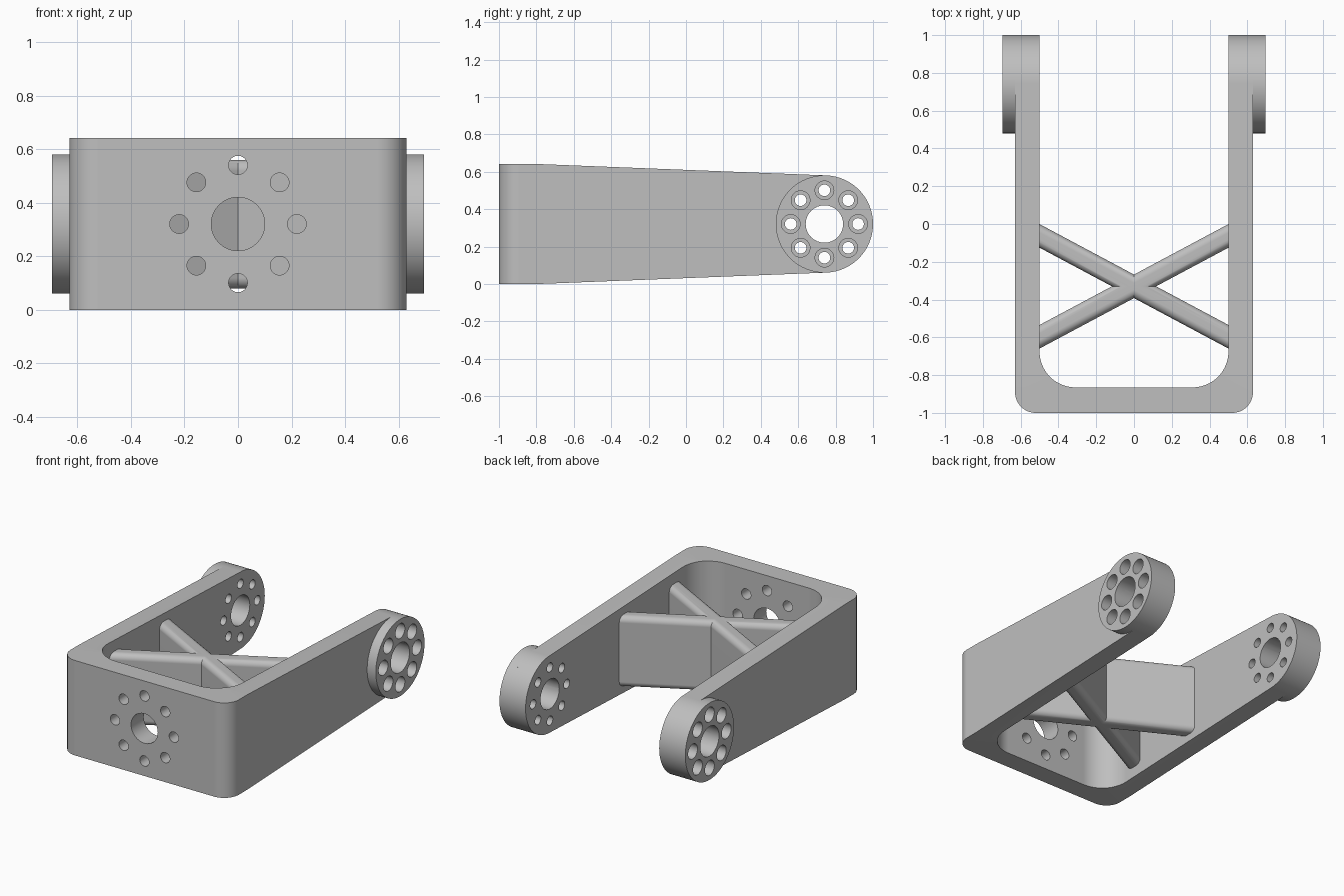
import bpy, bmesh, math
from mathutils import Matrix, Vector

if "Cube" in bpy.data.objects:
    bpy.data.objects.remove(bpy.data.objects["Cube"], do_unlink=True)

GREY = (0.52, 0.52, 0.52, 1)
metal = bpy.data.materials.new("plain grey")
metal.use_nodes = True
metal.diffuse_color = GREY
metal.node_tree.nodes["Principled BSDF"].inputs["Base Color"].default_value = GREY

HALF, INNER, OUTER = 0.63, 0.5, 0.695   # arm outside, arm inside, boss face
MID, HEIGHT = 0.321, 0.642              # mid height, full height
PIVOT_Y, PIVOT_R = 0.74, 0.26


def arc(cx, cy, r, start, end, n=16):
    angles = [math.radians(start + (end - start) * i / n) for i in range(n + 1)]
    return [(cx + r * math.cos(a), cy + r * math.sin(a)) for a in angles]


def make_object(name, bm):
    bmesh.ops.recalc_face_normals(bm, faces=bm.faces)
    mesh = bpy.data.meshes.new(name)
    bm.to_mesh(mesh)
    bm.free()
    mesh.materials.append(metal)
    obj = bpy.data.objects.new(name, mesh)
    bpy.context.collection.objects.link(obj)
    return obj


def prism(name, points, axis, low, high):
    """Extrude a 2D outline along x or z."""
    place = {"x": lambda p, t: (t, p[0], p[1]), "z": lambda p, t: (p[0], p[1], t)}[axis]
    bm = bmesh.new()
    face = bm.faces.new([bm.verts.new(place(p, low)) for p in points])
    new = bmesh.ops.extrude_face_region(bm, geom=[face])["geom"]
    shift = Vector(place((0, 0), high - low))
    bmesh.ops.translate(bm, vec=shift, verts=[v for v in new if isinstance(v, bmesh.types.BMVert)])
    return make_object(name, bm)


def rods(name, rod_list, segments=32):
    """Several cylinders in one object: (start, end, radius)."""
    bm = bmesh.new()
    for start, end, radius in rod_list:
        a, b = Vector(start), Vector(end)
        turn = (b - a).to_track_quat("Z", "Y").to_matrix().to_4x4()
        bmesh.ops.create_cone(bm, cap_ends=True, segments=segments, radius1=radius, radius2=radius,
                              depth=(b - a).length, matrix=Matrix.Translation((a + b) / 2) @ turn)
    return make_object(name, bm)


def combine(obj, tool, operation):
    mod = obj.modifiers.new("cut", "BOOLEAN")
    mod.operation, mod.solver, mod.object = operation, "EXACT", tool
    bpy.context.view_layer.update()
    result = bpy.data.meshes.new_from_object(obj.evaluated_get(bpy.context.evaluated_depsgraph_get()))
    obj.modifiers.clear()
    obj.data = result


def ring(radius):
    return [(radius * math.cos(i * math.pi / 4), radius * math.sin(i * math.pi / 4)) for i in range(8)]


# U-shaped frame: plan outline clipped by the tapered side outline
plan = [(-HALF, 1.2)] + arc(-HALF + 0.11, -0.89, 0.11, 180, 270) + arc(HALF - 0.11, -0.89, 0.11, 270, 360)
plan += [(HALF, 1.2), (INNER, 1.2)]
plan += arc(INNER - 0.19, -0.675, 0.19, 0, -90) + arc(-INNER + 0.19, -0.675, 0.19, 270, 180)
plan += [(-INNER, 1.2)]
frame = prism("u_frame", plan, "z", -0.2, 0.9)

side = [(-1.2, 0), (-0.8, 0)] + arc(PIVOT_Y, MID, PIVOT_R, -88, 88, 48)
side += [(-0.8, HEIGHT), (-1.2, HEIGHT)]
side_block = prism("side_block", side, "x", -1, 1)
combine(frame, side_block, "INTERSECT")

# Round bosses on the outside of the arm ends
bosses = [rods(name, [((s * HALF, PIVOT_Y, MID), (s * OUTER, PIVOT_Y, MID), PIVOT_R)], 96)
          for name, s in (("left_boss", 1), ("right_boss", -1))]

# Pivot bores, bolt holes and counterbores
bolts = ring(0.18)
through = [((-1, PIVOT_Y, MID), (1, PIVOT_Y, MID), 0.1)]
through += [((-1, PIVOT_Y + y, MID + z), (1, PIVOT_Y + y, MID + z), 0.031) for y, z in bolts]
counter = [((s * 0.57, PIVOT_Y + y, MID + z), (s, PIVOT_Y + y, MID + z), 0.05)
           for s in (1, -1) for y, z in bolts]
front = [((0, -1.2, MID), (0, -0.75, MID), 0.1)]
front += [((x, -1.2, MID + z), (x, -0.75, MID + z), 0.035) for x, z in ring(0.22)]

through_cutter = rods("through_cutter", through)
counter_cutter = rods("counterbore_cutter", counter)
front_cutter = rods("front_cutter", front)
for part in [frame] + bosses:
    combine(part, through_cutter, "DIFFERENCE")
    combine(part, counter_cutter, "DIFFERENCE")
combine(frame, front_cutter, "DIFFERENCE")

# Crossed braces with rounded long edges
W, LOW, HIGH, R = 0.055, 0.08, 0.56, 0.04
outline = []
for cx, cz, start in ((W - R, HIGH - R, 0), (R - W, HIGH - R, 90), (R - W, LOW + R, 180), (W - R, LOW + R, 270)):
    outline += arc(cx, cz, R, start, start + 90, 8)
braces = []
for name, s in (("cross_brace", 1), ("second_brace", -1)):
    brace = prism(name, outline, "x", -0.635, 0.635)
    brace.data.transform(Matrix.Translation((0, -0.33, 0)) @ Matrix.Rotation(s * math.radians(28.1), 4, "Z"))
    braces.append(brace)
combine(braces[0], braces[1], "UNION")

for helper in (side_block, through_cutter, counter_cutter, front_cutter, braces[1]):
    bpy.data.objects.remove(helper, do_unlink=True)

# Smooth curved walls, keep crisp edges and flat faces
bpy.ops.object.select_all(action="DESELECT")
parts = [frame, braces[0]] + bosses
for part in parts:
    part.select_set(True)
bpy.context.view_layer.objects.active = frame
bpy.ops.object.shade_smooth_by_angle(angle=math.radians(30))
for part in parts:
    weighted = part.modifiers.new("flat_faces", "WEIGHTED_NORMAL")
    weighted.keep_sharp = True
